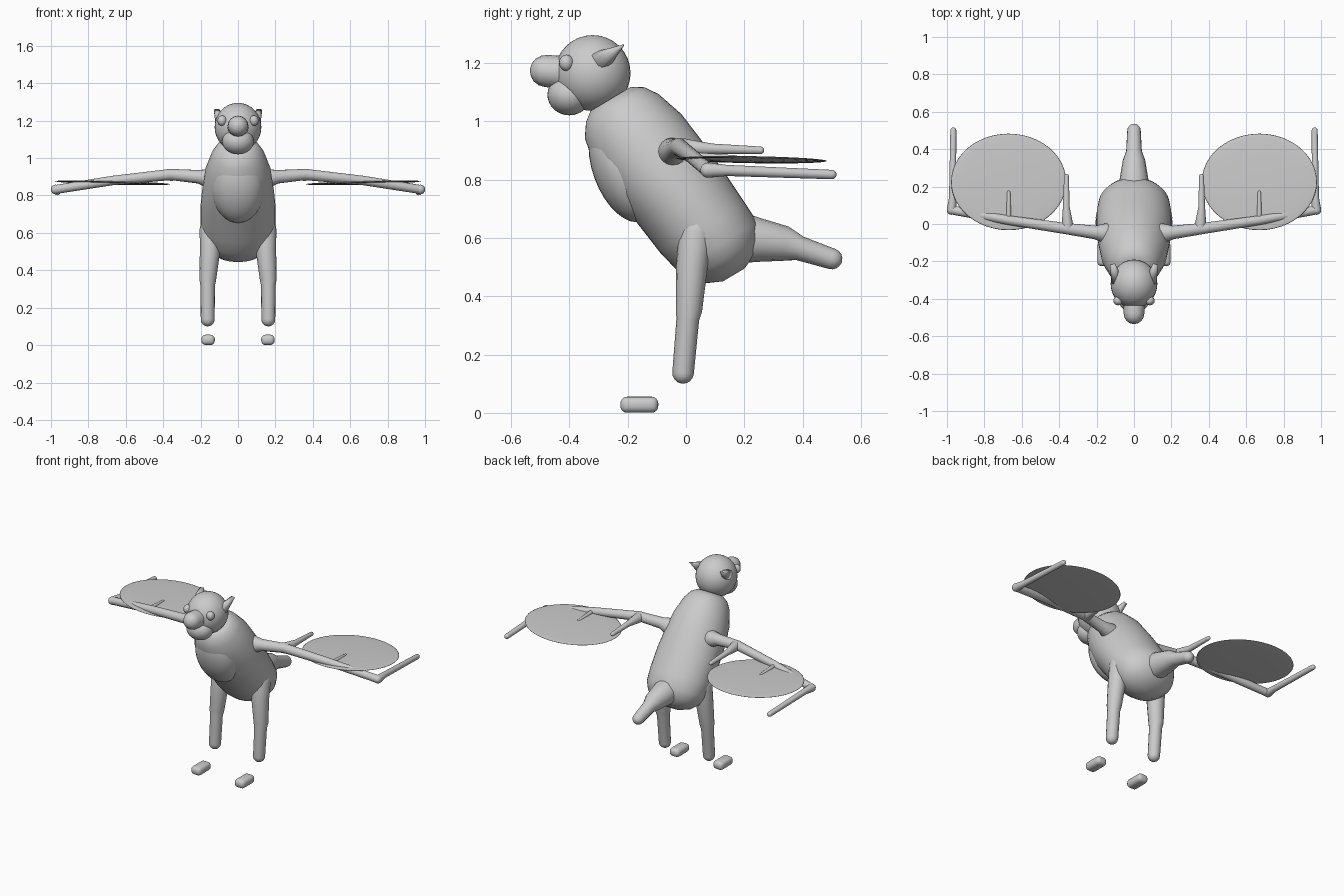
import bpy, bmesh, math
from mathutils import Vector, Matrix

if "Cube" in bpy.data.objects:
    bpy.data.objects.remove(bpy.data.objects["Cube"])


def finish(name, bm, mirror=False):
    bmesh.ops.recalc_face_normals(bm, faces=bm.faces)
    me = bpy.data.meshes.new(name)
    bm.to_mesh(me)
    bm.free()
    ob = bpy.data.objects.new(name, me)
    bpy.context.collection.objects.link(ob)
    for p in me.polygons:
        p.use_smooth = True
    if mirror:
        mod = ob.modifiers.new("Mirror", 'MIRROR')
        mod.use_axis[0] = True
        mod.use_clip = False
        mod.use_mirror_merge = False
    return ob


def loft(name, rings, mirror=False, n=24):
    """rings: (centre, u axis, v axis) ellipses joined into one skin."""
    bm = bmesh.new()
    loops = []
    for c, u, v in rings:
        loops.append([bm.verts.new(c + u * math.cos(2 * math.pi * i / n) + v * math.sin(2 * math.pi * i / n))
                      for i in range(n)])
    for a, b in zip(loops, loops[1:]):
        for i in range(n):
            j = (i + 1) % n
            bm.faces.new((a[i], a[j], b[j], b[i]))
    bm.faces.new(loops[0])
    bm.faces.new(loops[-1])
    return finish(name, bm, mirror)


def limb(name, pts, mirror=False):
    """Round-ended limb through (x, y, z, radius) points; end points are cap centres."""
    P = [Vector(p[:3]) for p in pts]
    R = [p[3] for p in pts]
    rings = []

    def ring(c, t, r):
        ref = Vector((0, 0, 1)) if abs(t.z) < 0.8 else Vector((0, 1, 0))
        u = t.cross(ref).normalized()
        rings.append((c, u * r, t.cross(u) * r))

    caps = [math.radians(a) for a in (85, 65, 45, 22)]
    t0, t1 = (P[1] - P[0]).normalized(), (P[-1] - P[-2]).normalized()
    for a in caps:
        ring(P[0] - t0 * R[0] * math.sin(a), t0, R[0] * math.cos(a))
    for i, c in enumerate(P):
        t = (P[min(i + 1, len(P) - 1)] - P[max(i - 1, 0)]).normalized()
        ring(c, t, R[i])
    for a in reversed(caps):
        ring(P[-1] + t1 * R[-1] * math.sin(a), t1, R[-1] * math.cos(a))
    return loft(name, rings, mirror, 16)


def ball(name, loc, size, rot=(0, 0, 0), mirror=False, seg=32):
    bm = bmesh.new()
    bmesh.ops.create_uvsphere(bm, u_segments=seg, v_segments=seg // 2, radius=1)
    m = Matrix.Translation(loc)
    for ang, ax in zip(rot, 'XYZ'):
        m = m @ Matrix.Rotation(math.radians(ang), 4, ax)
    bm.transform(m @ Matrix.Diagonal((*size, 1)))
    return finish(name, bm, mirror)


# Leaning torso: (distance along spine, front, back, half width)
spine = Vector((0, 0.514, -0.857))
back = Vector((0, 0.857, 0.514))
profile = [(-0.37, -0.16, 0.0, 0.08), (-0.345, -0.193, 0.04, 0.115), (-0.30, -0.225, 0.07, 0.142),
           (-0.2, -0.245, 0.102, 0.175), (-0.06, -0.24, 0.118, 0.193), (0.03, -0.222, 0.125, 0.2),
           (0.17, -0.205, 0.132, 0.2), (0.25, -0.187, 0.135, 0.19), (0.30, -0.165, 0.112, 0.168),
           (0.34, -0.125, 0.075, 0.125), (0.365, -0.07, 0.015, 0.05)]
loft("torso", [(Vector((0, 0, 0.8)) + spine * s + back * ((f + b) / 2),
                Vector((w, 0, 0)), back * ((b - f) / 2)) for s, f, b, w in profile], n=40)
ball("belly", (0, -0.215, 0.84), (0.14, 0.105, 0.195), (20, 0, 0))

# Head
ball("head", (0, -0.32, 1.165), (0.125, 0.13, 0.13))
ball("jaw", (0, -0.4, 1.09), (0.085, 0.075, 0.07))
limb("snout", [(0, -0.4, 1.165, 0.058), (0, -0.48, 1.172, 0.055)])
ball("eye", (0.085, -0.41, 1.2), (0.025, 0.025, 0.028), mirror=True, seg=16)

# Pointed ears swept backwards
axis = Vector((0.022, 0.085, 0.06))
u = axis.cross(Vector((1, 0, 0))).normalized()
v = axis.cross(u).normalized()
base = Vector((0.093, -0.3, 1.2))
loft("ear", [(base, u * 0.042, v * 0.03), (base + axis, u * 0.003, v * 0.015)], True, 12)

# Tail
limb("tail", [(0, 0.18, 0.6, 0.09), (0, 0.25, 0.592, 0.075), (0, 0.34, 0.58, 0.06),
              (0, 0.39, 0.564, 0.042), (0, 0.5, 0.528, 0.036)])

# Legs and detached feet
limb("leg", [(0.145, 0.035, 0.62, 0.06), (0.15, 0.02, 0.5, 0.054), (0.162, 0.01, 0.35, 0.045),
             (0.162, 0.006, 0.32, 0.039), (0.162, -0.01, 0.137, 0.037)], True)
bm = bmesh.new()
bmesh.ops.create_cube(bm, size=1)
bm.transform(Matrix.Translation((0.16, -0.16, 0.028)) @ Matrix.Diagonal((0.072, 0.13, 0.055, 1)))
bmesh.ops.bevel(bm, geom=bm.edges[:], offset=0.023, segments=4, profile=0.5, affect='EDGES')
finish("foot", bm, True)

# Wings: arm, finger bones and thin oval membrane
limb("wing_arm", [(0.15, -0.05, 0.89, 0.055), (0.21, -0.045, 0.9, 0.036), (0.36, -0.025, 0.912, 0.03),
                  (0.67, 0.02, 0.88, 0.025), (0.975, 0.075, 0.832, 0.024)], True)
limb("inner_finger", [(0.355, -0.02, 0.91, 0.033), (0.362, 0.09, 0.905, 0.018),
                      (0.361, 0.255, 0.9, 0.013)], True)
limb("middle_finger", [(0.67, 0.02, 0.88, 0.014), (0.67, 0.17, 0.874, 0.009)], True)
limb("outer_finger", [(0.975, 0.075, 0.832, 0.026), (0.97, 0.14, 0.831, 0.019),
                      (0.966, 0.5, 0.817, 0.016)], True)
ball("wing_membrane", (0.67, 0.225, 0.868), (0.308, 0.258, 0.009), (-1, -1.5, 0), True, 48)
